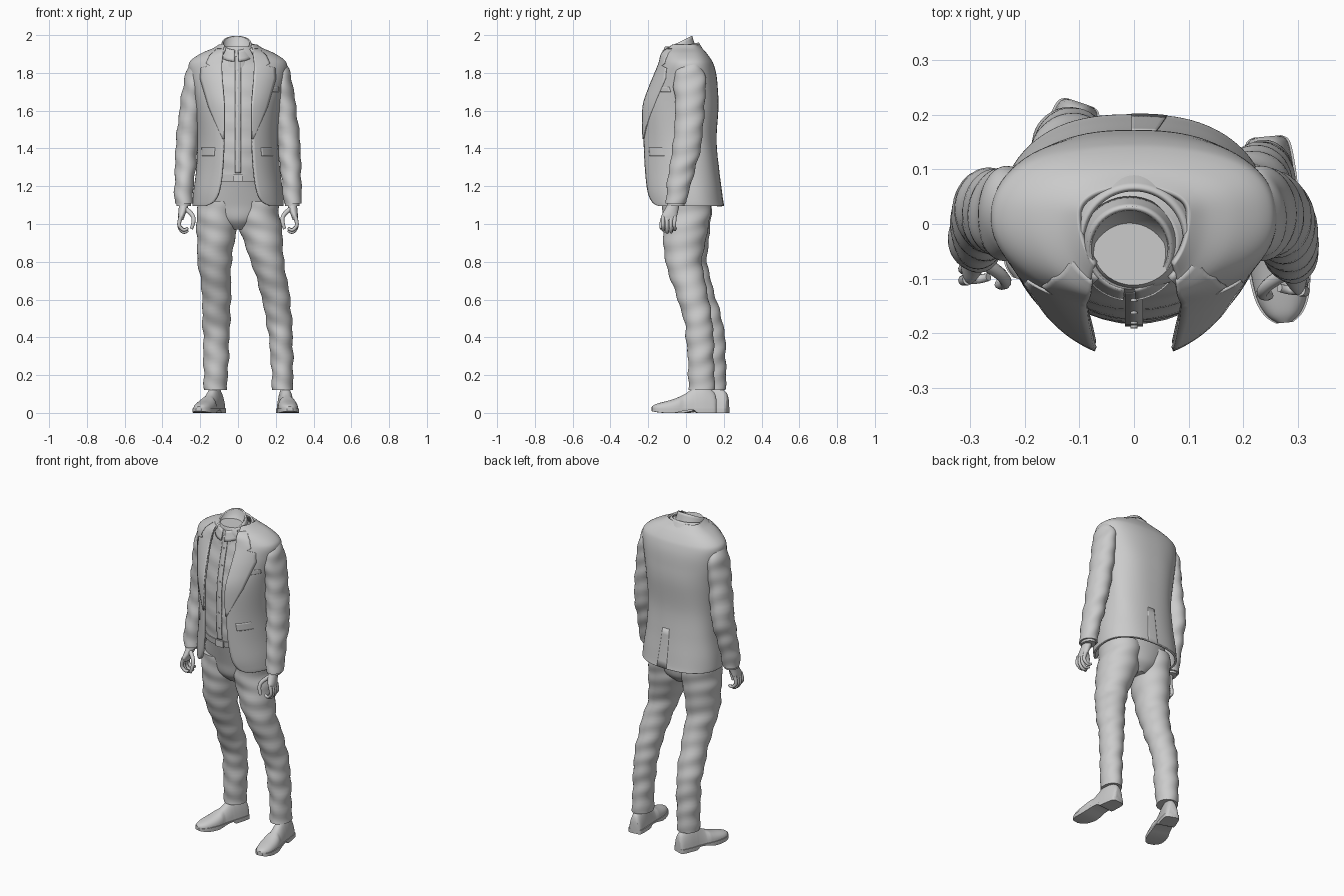
import bpy, bmesh
from math import sin, cos, pi, asin, copysign
from mathutils import Vector

if "Cube" in bpy.data.objects:
    bpy.data.objects.remove(bpy.data.objects["Cube"])


def skin(name, rings, closed=True, caps=True, thick=0.0, angle=0.7):
    """Join rings of points into a smooth shaded surface."""
    bm = bmesh.new()
    vs = [[bm.verts.new(p) for p in r] for r in rings]
    n = len(rings[0])
    for a, b in zip(vs, vs[1:]):
        for i in range(n if closed else n - 1):
            j = (i + 1) % n
            bm.faces.new((a[i], a[j], b[j], b[i]))
    if closed and caps:
        bm.faces.new(vs[0][::-1])
        bm.faces.new(vs[-1])
    bmesh.ops.recalc_face_normals(bm, faces=bm.faces)
    me = bpy.data.meshes.new(name)
    bm.to_mesh(me)
    bm.free()
    o = bpy.data.objects.new(name, me)
    bpy.context.collection.objects.link(o)
    bpy.ops.object.select_all(action='DESELECT')
    o.select_set(True)
    bpy.context.view_layer.objects.active = o
    bpy.ops.object.shade_smooth_by_angle(angle=angle)
    if thick:
        m = o.modifiers.new("thickness", 'SOLIDIFY')
        m.thickness = thick
        m.offset = 0
    return o


def smooth(rows, k=8):
    """Catmull-Rom samples through rows of numbers."""
    out = []
    for i in range(len(rows) - 1):
        p = [Vector(rows[min(max(j, 0), len(rows) - 1)]) for j in (i - 1, i, i + 1, i + 2)]
        for s in range(k):
            t = s / k
            out.append(0.5 * (2 * p[1] + (p[2] - p[0]) * t + (2 * p[0] - 5 * p[1] + 4 * p[2] - p[3]) * t * t
                              + (3 * p[1] - p[0] - 3 * p[2] + p[3]) * t ** 3))
    return out + [Vector(rows[-1])]


def at(rows, z):
    """Linear lookup in rows sorted by first value."""
    for a, b in zip(rows, rows[1:]):
        if z <= b[0]:
            return Vector(a).lerp(Vector(b), max(0, (z - a[0]) / max(b[0] - a[0], 1e-6)))
    return Vector(rows[-1])


def tube(name, rows, fold=0.0, n=40, k=8):
    """Upright loft of ellipses: rows of z, cx, cy, rx, ry."""
    rings = []
    for z, cx, cy, rx, ry in smooth(rows, k):
        ring = []
        for i in range(n):
            a = 2 * pi * i / n
            f = fold * (sin(62 * z + 2 * sin(a) + 1.5 * cos(a)) + 0.6 * sin(37 * z - 2 * a))
            ring.append((cx + (rx + f) * sin(a), cy - (ry + f) * cos(a), z))
        rings.append(ring)
    return skin(name, rings)


# Jacket body: z, half width, front y, back y, half opening
J = smooth([(1.095, .235, -.205, .195, .17), (1.12, .235, -.212, .19, .125), (1.18, .23, -.222, .182, .097),
            (1.30, .215, -.23, .167, .08), (1.45, .208, -.235, .156, .073), (1.62, .222, -.232, .166, .072),
            (1.72, .238, -.2, .162, .078), (1.79, .25, -.17, .155, .085), (1.84, .255, -.148, .142, .086),
            (1.868, .238, -.14, .128, .085), (1.90, .188, -.135, .105, .082), (1.925, .13, -.12, .082, .076),
            (1.945, .098, -.108, .064, .07)], 6)
CY = .015
rings = []
for z, hw, yf, yb, gap in J:
    p0 = asin(min(gap / hw, .95))
    ring = []
    for i in range(73):
        a = p0 + (2 * pi - 2 * p0) * i / 72
        e = 1 if cos(a) > 0 else 2 / 2.4
        w = 1 + .005 * sin(6 * a + 14 * z) * sin(a)
        x = copysign(abs(sin(a)) ** e, sin(a)) * hw * w
        d = abs(cos(a)) ** e
        ring.append((x, CY + (-(CY - yf) * d if cos(a) > 0 else (yb - CY) * d) * w, z))
    rings.append(ring)
skin("jacket_body", rings, closed=False, thick=.012)


def patch(name, rows, s=1, back=False, off=.008, thick=.007):
    """Thin panel lying on the jacket: rows of z, x start, x end."""
    rows = sorted(rows)
    grid = []
    for a, b in zip(rows, rows[1:]):
        for t in range(6 if b is not rows[-1] else 7):
            z, x0, x1 = Vector(a).lerp(Vector(b), t / 6)
            _, hw, yf, yb, _ = at(J, z)
            line = []
            for i in range(9):
                x = x0 + (x1 - x0) * i / 8
                q = min(abs(x) / hw, .98)
                y = CY + (yb - CY) * (1 - q ** 2.4) ** (1 / 2.4) + off if back else \
                    CY - (CY - yf) * (1 - q * q) ** .5 - off
                line.append((s * x, y, z))
            grid.append(line)
    return skin(name, grid, closed=False, thick=thick)


# Lapels, pockets, vent
for s, side in ((1, "left"), (-1, "right")):
    patch(side + "_lapel", [(1.925, .076, .112), (1.89, .08, .15), (1.85, .085, .168), (1.838, .085, .15),
                            (1.826, .085, .195), (1.77, .082, .2), (1.62, .07, .155), (1.45, .071, .08)], s)
    patch(side + "_pocket_flap", [(1.36, .125, .195), (1.405, .12, .19)], s, off=.006)
patch("breast_pocket", [(1.70, .165, .215), (1.725, .163, .213)], off=.005)
patch("back_vent", [(1.097, -.005, .06), (1.33, -.005, .04)], back=True, off=.004)

# Shirt with placket and buttons
shirt = [(1.23, 0, -.015, .175, .152), (1.28, 0, -.015, .182, .16), (1.4, 0, -.02, .188, .16),
         (1.6, 0, -.012, .195, .163), (1.75, 0, 0, .2, .147), (1.84, 0, 0, .18, .125),
         (1.9, 0, -.02, .125, .098), (1.94, 0, -.035, .08, .075)]
tube("shirt", shirt, .002)
S = smooth(shirt)
skin("shirt_placket", [[(x, r[2] - r[4] - .004, r[0]) for x in (-.016, 0, .016)]
                       for r in S if 1.27 < r[0] < 1.89], closed=False, thick=.006)
for i in range(6):
    z = 1.34 + .095 * i
    r = at(S, z)
    bpy.ops.mesh.primitive_cylinder_add(vertices=12, radius=.006, depth=.006,
                                        location=(0, r[2] - r[4] - .008, z), rotation=(pi / 2, 0, 0))
    bpy.context.object.name = "shirt_button"


def band(name, c, top, bottom, gap, thick):
    """Turned-down collar, open at the front: top and bottom are r, back z, front z."""
    grid = []
    for k in range(5):
        r, zb, zf = Vector(top).lerp(Vector(bottom), k / 4)
        line = []
        for i in range(49):
            a = gap + (2 * pi - 2 * gap) * i / 48
            t = (1 + cos(a)) / 2
            line.append((c[0] + r * sin(a), c[1] - r * cos(a), zb + (zf - zb) * t))
        grid.append(line)
    skin(name, grid, closed=False, thick=thick)


# Collars and hollow neck opening
C = (-.008, -.045)
band("shirt_collar", C, (.074, 1.995, 1.92), (.092, 1.935, 1.86), .12, .008)
band("jacket_collar", (0, -.03), (.094, 1.958, 1.925), (.122, 1.912, 1.89), .75, .01)
skin("neck_opening", [[(C[0] + r * sin(a), C[1] - r * cos(a), z - cos(a) * r * .5)
                       for a in [2 * pi * i / 40 for i in range(40)]]
                      for r, z in ((.088, 1.87), (.08, 1.93), (.074, 1.957), (.07, 1.957), (.064, 1.935),
                                   (.045, 1.915), (.02, 1.905), (.004, 1.904))])

# Sleeves, cuffs and hands
for s, side in ((1, "left"), (-1, "right")):
    dy = 0 if s > 0 else .02
    tube(side + "_sleeve", [(1.108, s * .288, -.052 + dy, .046, .055), (1.18, s * .287, -.043 + dy, .05, .06),
                            (1.3, s * .278, -.018 + dy, .055, .07), (1.42, s * .27, .006 + dy, .06, .075),
                            (1.6, s * .25, .02, .06, .077), (1.72, s * .237, .02, .056, .084),
                            (1.80, s * .23, .02, .046, .078), (1.845, s * .226, .02, .03, .05)], .0025)
    tube(side + "_shirt_cuff", [(1.095, s * .288, -.055 + dy, .038, .046), (1.13, s * .288, -.053 + dy, .04, .048)])
    tube(side + "_palm", [(1.02, s * .303, -.09 + dy, .013, .036), (1.045, s * .299, -.088 + dy, .018, .041),
                          (1.08, s * .29, -.075 + dy, .024, .036), (1.12, s * .287, -.06 + dy, .024, .03)], n=24)
    paths = [("finger", .011, [(.303, y, 1.04), (.316, y - .003, 1.0), (.303, y, .965 + d),
                               (.282, y, .952 + d), (.266, y + .004, .965 + d)])
             for y, d in ((-.121, .012), (-.1, 0), (-.079, .002), (-.06, .014))]
    paths.append(("thumb", .013, [(.285, -.085, 1.085), (.25, -.105, 1.06), (.232, -.125, 1.03),
                                  (.24, -.132, .99), (.247, -.13, .975)]))
    for part, rad, pts in paths:
        cu = bpy.data.curves.new(side + "_" + part, 'CURVE')
        cu.dimensions = '3D'
        cu.bevel_depth = rad
        cu.bevel_resolution = 3
        cu.use_fill_caps = True
        sp = cu.splines.new('NURBS')
        sp.points.add(len(pts) - 1)
        for i, (x, y, z) in enumerate(pts):
            sp.points[i].co = (s * x, y + dy, z, 1)
            sp.points[i].radius = 1 - .08 * i
        sp.order_u = 3
        sp.use_endpoint_u = True
        bpy.context.collection.objects.link(bpy.data.objects.new(side + "_" + part, cu))

# Trousers and belt
tube("trouser_seat", [(.97, 0, .005, .05, .07), (1.02, 0, .005, .14, .115), (1.1, 0, .003, .205, .13),
                      (1.2, 0, -.008, .188, .146), (1.255, 0, -.015, .178, .154)])
tube("right_trouser_leg", [(.12, -.12, .146, .06, .066), (.25, -.117, .142, .066, .069), (.4, -.115, .136, .069, .071),
                           (.5, -.115, .112, .074, .077), (.65, -.114, .06, .077, .086), (.8, -.124, .012, .089, .1),
                           (.95, -.114, .005, .104, .12), (1.02, -.11, .005, .11, .127),
                           (1.12, -.105, .005, .108, .13)], .0028)
tube("left_trouser_leg", [(.12, .236, .083, .055, .071), (.25, .234, .08, .058, .068), (.4, .226, .073, .063, .073),
                          (.5, .216, .062, .069, .075), (.65, .193, .025, .077, .086), (.8, .156, -.012, .087, .097),
                          (.95, .125, -.004, .11, .117), (1.02, .112, 0, .111, .125),
                          (1.12, .105, .003, .108, .13)], .0028)
tube("belt", [(1.225, 0, -.013, .189, .158), (1.262, 0, -.015, .187, .162)], k=1)
bpy.ops.mesh.primitive_cube_add(size=1, location=(0, -.176, 1.244))
bpy.context.object.name = "belt_buckle"
bpy.context.object.scale = (.05, .012, .04)

# Shoes: distance from heel, half width, height, sole bottom
SHOE = smooth([(0, .022, .075, 0), (.012, .037, .11, 0), (.06, .043, .145, 0), (.105, .044, .14, .001),
               (.125, .044, .13, .015), (.17, .047, .098, .012), (.23, .053, .072, 0), (.29, .047, .056, .001),
               (.325, .032, .045, .006), (.342, .012, .034, .009)], 5)
for side, heel, toe in (("right", (-.098, .222), (-.207, -.1)), ("left", (.243, .16), (.276, -.19))):
    h = Vector((*heel, 0))
    f = (Vector((*toe, 0)) - h).normalized()
    r = Vector((-f.y, f.x, 0))
    upper, sole = [], []
    for d, w, t, b in SHOE:
        upper.append([h + f * d + r * w * copysign(abs(cos(a)) ** .8, cos(a)) * (1 - .25 * max(sin(a), 0) * (t > .09))
                      + Vector((0, 0, .02 + (t - .02) * max(sin(a), 0) ** .85))
                      for a in [2 * pi * i / 32 for i in range(32)]])
        sole.append([h + f * d + r * x * (w + .004) + Vector((0, 0, z))
                     for x, z in ((-1, b), (1, b), (1, .024), (-1, .024))])
    skin(side + "_shoe", upper)
    skin(side + "_shoe_sole", sole, angle=.5)
